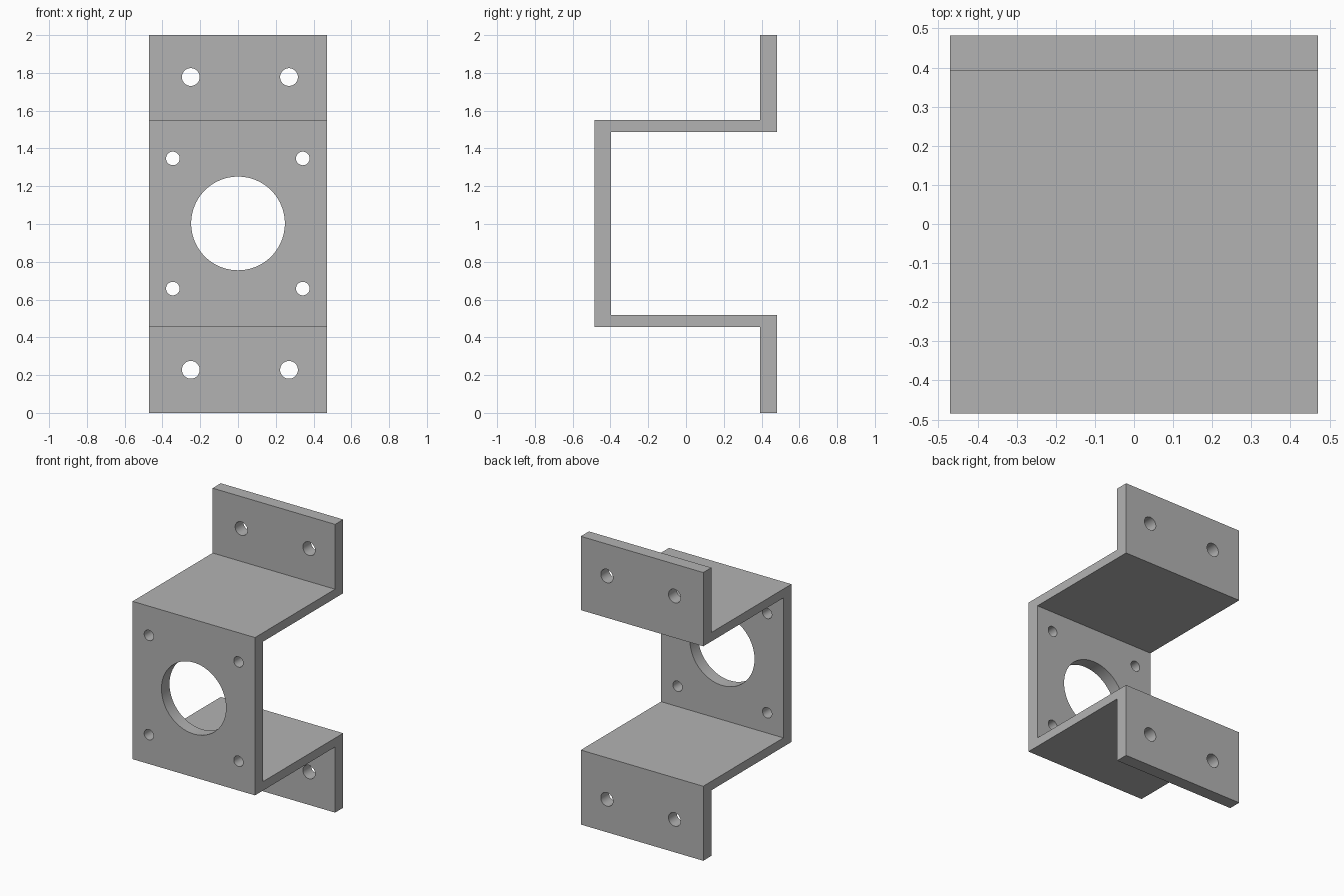
import bpy
import bmesh
from math import radians
from mathutils import Matrix, Vector

cube = bpy.data.objects.get("Cube")
if cube:
    bpy.data.objects.remove(cube, do_unlink=True)

# Material
grey = bpy.data.materials.new("plain grey")
grey.use_nodes = True
colour = (0.45, 0.45, 0.45, 1)
grey.diffuse_color = colour
grey.node_tree.nodes["Principled BSDF"].inputs["Base Color"].default_value = colour

HALF_WIDTH = 0.47
FRONT, FRONT_INNER = -0.485, -0.397
BACK_INNER, BACK = 0.393, 0.482


def add_object(name, bm):
    mesh = bpy.data.meshes.new(name)
    bmesh.ops.recalc_face_normals(bm, faces=bm.faces)
    bm.to_mesh(mesh)
    bm.free()
    obj = bpy.data.objects.new(name, mesh)
    mesh.materials.append(grey)
    bpy.context.collection.objects.link(obj)
    return obj


# Bent bracket: hat-shaped side profile (y, z) extruded across the width
profile = [
    (BACK, 2), (BACK_INNER, 2), (BACK_INNER, 1.55), (FRONT, 1.55),
    (FRONT, 0.455), (BACK_INNER, 0.455), (BACK_INNER, 0), (BACK, 0),
    (BACK, 0.517), (FRONT_INNER, 0.517), (FRONT_INNER, 1.488), (BACK, 1.488),
]
bm = bmesh.new()
side = bm.faces.new([bm.verts.new((-HALF_WIDTH, y, z)) for y, z in profile])
extruded = bmesh.ops.extrude_face_region(bm, geom=[side])["geom"]
bmesh.ops.translate(bm, vec=Vector((2 * HALF_WIDTH, 0, 0)),
                    verts=[v for v in extruded if isinstance(v, bmesh.types.BMVert)])
bracket = add_object("mounting_bracket", bm)

# Hole cutters: centre bore, four plate holes, two holes per flange
FRONT_Y = (FRONT + FRONT_INNER) / 2
BACK_Y = (BACK + BACK_INNER) / 2
holes = [(0, FRONT_Y, 1.003, 0.248, 96)]
holes += [(x, FRONT_Y, z, 0.036, 40) for x in (-0.345, 0.343) for z in (0.658, 1.347)]
holes += [(x, BACK_Y, z, 0.047, 40) for x in (-0.25, 0.27) for z in (0.228, 1.778)]

bm = bmesh.new()
for x, y, z, radius, segments in holes:
    bmesh.ops.create_cone(
        bm, cap_ends=True, segments=segments, radius1=radius, radius2=radius, depth=0.2,
        matrix=Matrix.Translation((x, y, z)) @ Matrix.Rotation(radians(90), 4, "X"))
cutter = add_object("hole_cutters", bm)
cutter.hide_render = True

# Cut the holes, then drop the helper
cut = bracket.modifiers.new("holes", "BOOLEAN")
cut.operation = "DIFFERENCE"
cut.solver = "EXACT"
cut.object = cutter
bpy.ops.object.select_all(action="DESELECT")
bracket.select_set(True)
bpy.context.view_layer.objects.active = bracket
bpy.ops.object.modifier_apply(modifier=cut.name)
bpy.data.objects.remove(cutter, do_unlink=True)
bpy.ops.object.shade_smooth_by_angle(angle=radians(30))
